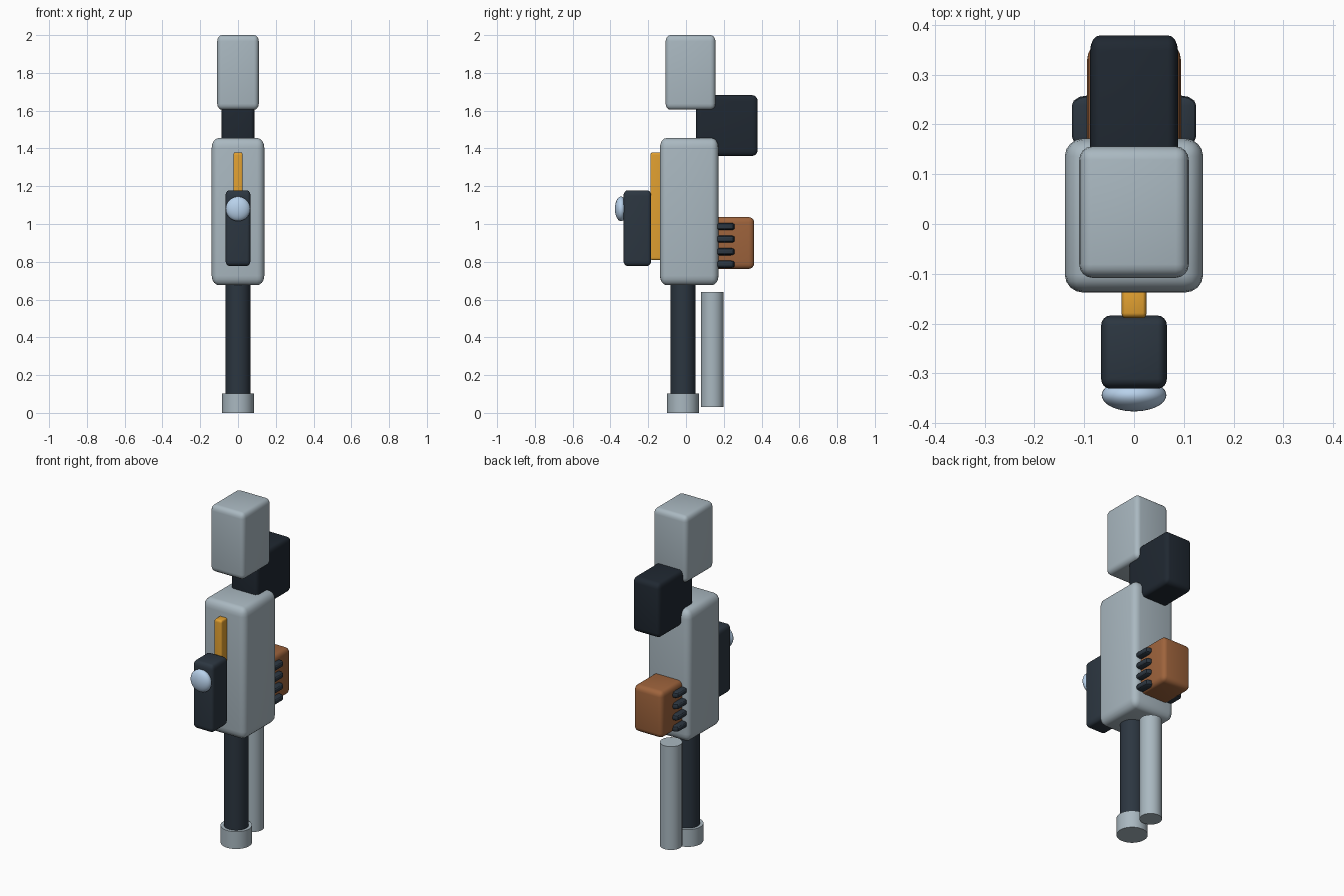
import bpy, bmesh, math
from mathutils import Vector

if "Cube" in bpy.data.objects:
    bpy.data.objects.remove(bpy.data.objects["Cube"])


def material(name, rgb):
    m = bpy.data.materials.new(name)
    m.diffuse_color = (*rgb, 1)
    m.use_nodes = True
    m.node_tree.nodes["Principled BSDF"].inputs["Base Color"].default_value = m.diffuse_color
    return m


LIGHT = material("pale_shell", (0.40, 0.48, 0.53))
SLATE = material("slate", (0.025, 0.037, 0.052))
DARK = material("dark_slate", (0.014, 0.021, 0.031))
GOLD = material("gold", (0.75, 0.35, 0.03))
BROWN = material("copper", (0.34, 0.125, 0.045))
GLASS = material("lens_blue", (0.48, 0.64, 0.83))


def finish(name, bm, mat, angle=30):
    me = bpy.data.meshes.new(name)
    bm.to_mesh(me)
    bm.free()
    me.materials.append(mat)
    ob = bpy.data.objects.new(name, me)
    bpy.context.collection.objects.link(ob)
    bpy.ops.object.select_all(action='DESELECT')
    ob.select_set(True)
    bpy.context.view_layer.objects.active = ob
    bpy.ops.object.shade_smooth_by_angle(angle=math.radians(angle))
    return ob


def rounded_box(name, lo, hi, radii, mat, segments=4):
    """Box between two corners, with a separate rounding radius per axis."""
    lo, hi, r = Vector(lo), Vector(hi), Vector(radii)
    bm = bmesh.new()
    bmesh.ops.create_cube(bm, size=1)
    for v in bm.verts:
        v.co = Vector(v.co[i] * (hi - lo)[i] / r[i] for i in range(3))
    bmesh.ops.bevel(bm, geom=bm.edges[:], offset=1, segments=segments,
                    profile=0.5, affect='EDGES')
    bmesh.ops.scale(bm, vec=r, verts=bm.verts)
    bmesh.ops.translate(bm, vec=(lo + hi) / 2, verts=bm.verts)
    return finish(name, bm, mat)


def post(name, y, radius, z0, z1, mat):
    bm = bmesh.new()
    bmesh.ops.create_cone(bm, cap_ends=True, segments=40, radius1=radius,
                          radius2=radius, depth=z1 - z0)
    bmesh.ops.translate(bm, vec=(0, y, (z0 + z1) / 2), verts=bm.verts)
    return finish(name, bm, mat)


# Main shells
rounded_box("body", (-.139, -.138, .676), (.139, .172, 1.455), (.038, .036, .05), LIGHT)
rounded_box("head", (-.11, -.108, 1.605), (.11, .156, 2.0), (.026, .027, .032), LIGHT)
rounded_box("rear_neck_block", (-.088, .053, 1.36), (.088, .379, 1.682),
            (.02, .03, .03), DARK)

# Front rail, carriage and lens
rounded_box("front_rail", (-.025, -.189, .81), (.025, -.125, 1.378), (.007, .01, .014), GOLD)
rounded_box("front_carriage", (-.066, -.331, .778), (.066, -.184, 1.178),
            (.018, .02, .03), SLATE)
bm = bmesh.new()
bmesh.ops.create_uvsphere(bm, u_segments=40, v_segments=20, radius=.065)
bmesh.ops.scale(bm, vec=(1, .5, 1), verts=bm.verts)
bmesh.ops.translate(bm, vec=(0, -.344, 1.08), verts=bm.verts)
finish("lens", bm, GLASS, 60)

# Rear pack with cooling fins showing on both sides
rounded_box("rear_pack", (-.094, .13, .762), (.094, .361, 1.037), (.024, .03, .03), BROWN)
for i in range(4):
    z = .787 + i * .0665
    rounded_box(f"cooling_fin_{i + 1}", (-.125, .156, z - .019), (.125, .258, z + .019),
                (.03, .02, .012), SLATE, 3)

# Supports
post("leg", -.016, .066, .02, .72, SLATE)
post("foot", -.016, .084, 0, .102, LIGHT)
post("rear_tube", .139, .06, .03, .64, LIGHT)
